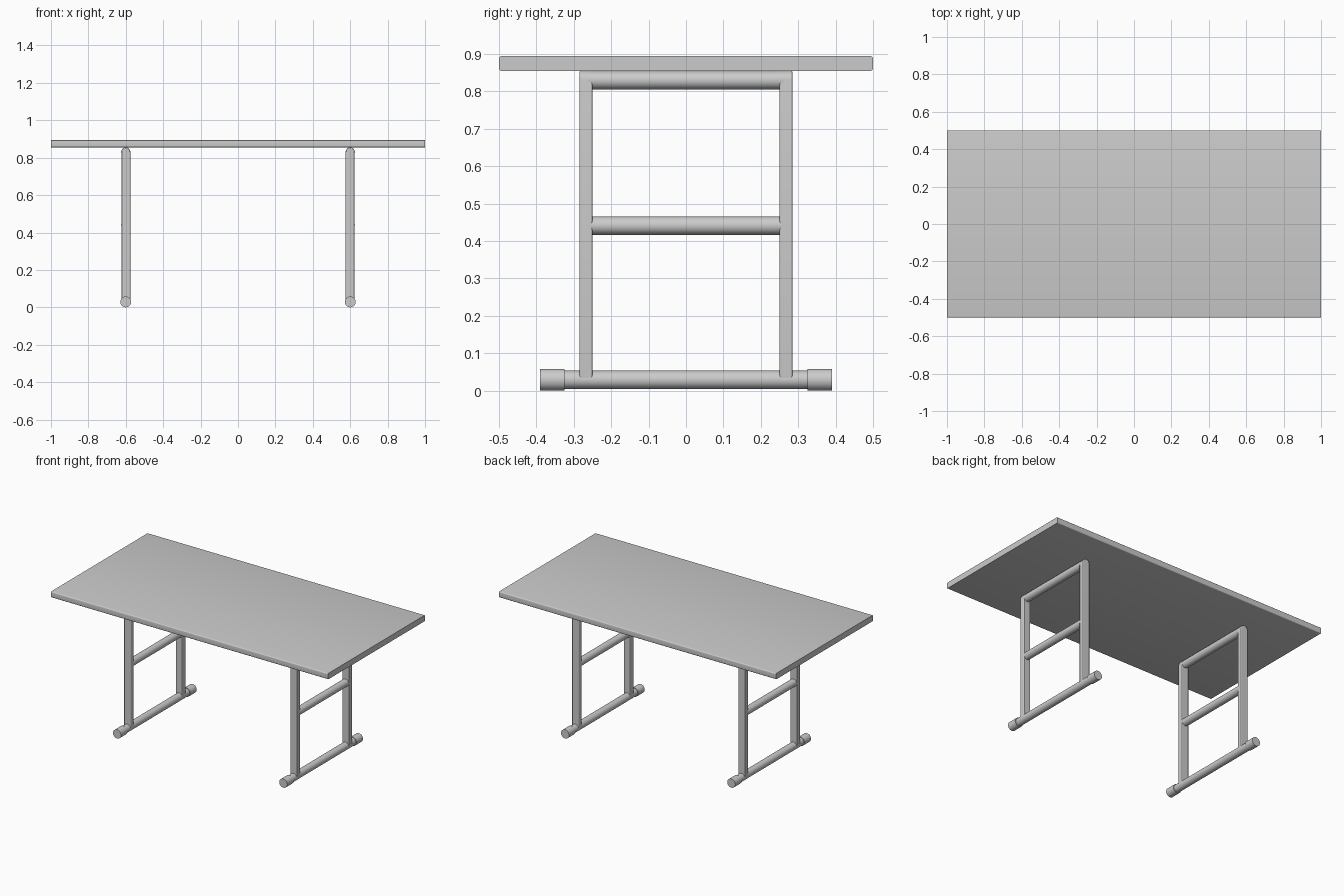
import bpy, bmesh, math

if "Cube" in bpy.data.objects:
    bpy.data.objects.remove(bpy.data.objects["Cube"])


def finish(name, bm):
    bmesh.ops.recalc_face_normals(bm, faces=bm.faces[:])
    me = bpy.data.meshes.new(name)
    bm.to_mesh(me)
    bm.free()
    ob = bpy.data.objects.new(name, me)
    bpy.context.collection.objects.link(ob)
    bpy.ops.object.select_all(action='DESELECT')
    ob.select_set(True)
    bpy.context.view_layer.objects.active = ob
    bpy.ops.object.shade_smooth_by_angle(angle=math.radians(35))
    return ob


def extrude_profile(points, vec):
    bm = bmesh.new()
    face = bm.faces.new([bm.verts.new(p) for p in points])
    ext = bmesh.ops.extrude_face_region(bm, geom=[face], use_keep_orig=True)
    verts = [g for g in ext["geom"] if isinstance(g, bmesh.types.BMVert)]
    bmesh.ops.translate(bm, verts=verts, vec=vec)
    return bm


def rod(name, x, z, r, y0, y1, n=32):
    pts = [(x + r * math.cos(2 * math.pi * i / n), y0,
            z + r * math.sin(2 * math.pi * i / n)) for i in range(n)]
    return finish(name, extrude_profile(pts, (0, y1 - y0, 0)))


def upright(name, x, y0, y1, z0, z1, r, n=12):
    # Flat bar with rounded ends and softened rims
    pts = []
    for zc, start in ((z1 - r, 0), (z0 + r, math.pi)):
        for i in range(n + 1):
            a = start + math.pi * i / n
            pts.append((x + r * math.cos(a), y0, zc + r * math.sin(a)))
    ob = finish(name, extrude_profile(pts, (0, y1 - y0, 0)))
    bev = ob.modifiers.new("rim", 'BEVEL')
    bev.width, bev.segments = 0.004, 2
    bev.limit_method, bev.angle_limit = 'ANGLE', math.radians(40)


# Tabletop: slab with rounded long edges
zc, hy, hz, r = 0.8745, 0.5, 0.0195, 0.006
prof = []
for k, (sy, sz) in enumerate(((1, 1), (-1, 1), (-1, -1), (1, -1))):
    for i in range(5):
        a = math.pi / 2 * (k + i / 4)
        prof.append((-1, sy * (hy - r) + r * math.cos(a),
                     zc + sz * (hz - r) + r * math.sin(a)))
finish("tabletop", extrude_profile(prof, (2, 0, 0)))

# Two identical leg frames
for side, x in (("left", -0.6), ("right", 0.6)):
    for end, s in (("front", -1), ("back", 1)):
        y0, y1 = sorted((s * 0.25, s * 0.285))
        upright(f"{side}_{end}_leg", x, y0, y1, 0.006, 0.855, 0.024)
        c0, c1 = sorted((s * 0.325, s * 0.39))
        rod(f"{side}_{end}_foot_cap", x, 0.029, 0.029, c0, c1)
    rod(f"{side}_top_rail", x, 0.83, 0.0245, -0.26, 0.26)
    rod(f"{side}_middle_rail", x, 0.441, 0.0245, -0.255, 0.255)
    rod(f"{side}_foot_bar", x, 0.029, 0.0245, -0.33, 0.33)
